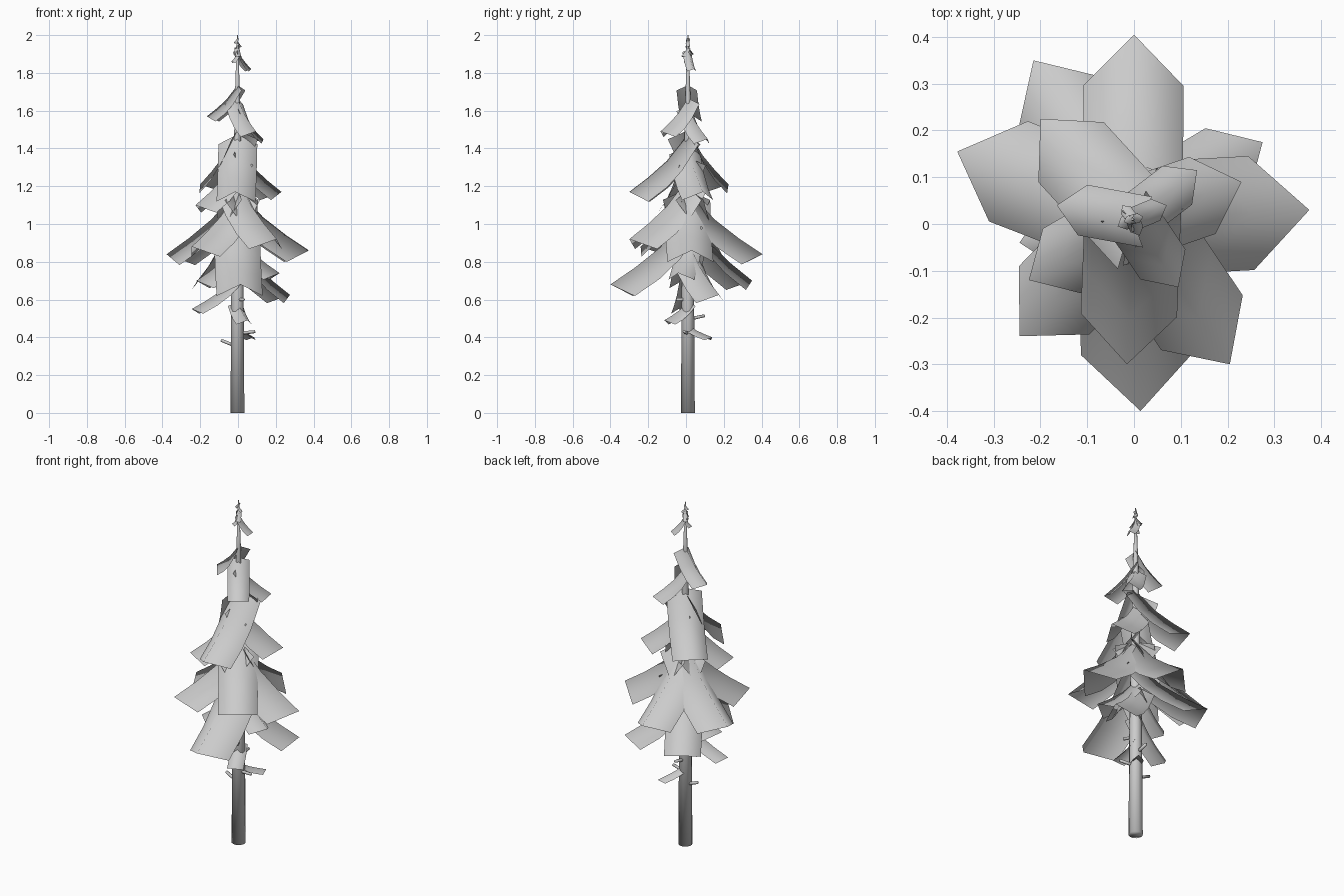
import bpy, bmesh, math
from mathutils import Vector

cube = bpy.data.objects.get("Cube")
if cube:
    bpy.data.objects.remove(cube, do_unlink=True)

grey = bpy.data.materials.new("plain_grey")
grey.use_nodes = True
grey.diffuse_color = (0.6, 0.6, 0.6, 1)
grey.node_tree.nodes["Principled BSDF"].inputs["Base Color"].default_value = (0.6, 0.6, 0.6, 1)

AXIS = Vector((-0.003, 0.01, 0))


def finish(name, bm):
    """Turn a bmesh into a smooth grey object."""
    mesh = bpy.data.meshes.new(name)
    for f in bm.faces:
        f.smooth = True
    bm.to_mesh(mesh)
    bm.free()
    mesh.materials.append(grey)
    obj = bpy.data.objects.new(name, mesh)
    bpy.context.collection.objects.link(obj)


def tube(name, path, sides):
    """Capped round tube through (point, radius) pairs."""
    bm = bmesh.new()
    way = (path[-1][0] - path[0][0]).normalized()
    u = way.orthogonal().normalized()
    v = way.cross(u)
    rings = []
    for p, r in path:
        turns = [math.tau * i / sides for i in range(sides)]
        rings.append([bm.verts.new(p + r * (u * math.cos(a) + v * math.sin(a))) for a in turns])
    for lo, hi in zip(rings, rings[1:]):
        for i in range(sides):
            j = (i + 1) % sides
            bm.faces.new((lo[i], lo[j], hi[j], hi[i]))
    bm.faces.new(rings[0][::-1])
    bm.faces.new(rings[-1])
    finish(name, bm)


def bough(name, x, y, z, half, drop):
    """Arched sheet sweeping from the trunk down and out to its ridge tip."""
    bm = bmesh.new()
    tip = Vector((x, y, 0)) - AXIS
    reach = tip.length
    out = tip.normalized()
    side = Vector((-out.y, out.x, 0))
    rows = []
    for t, fall in ((0, 0), (0.36, 0.46), (0.68, 0.75), (1, 1)):
        ridge = AXIS + out * reach * t
        ridge.z = z + drop * reach * (1 - fall)
        # sides fold back towards the trunk, less where the sheet begins
        sag = -out * (0.6 + 0.42 * min(1, t * 1.5)) * half - Vector((0, 0, 0.5 * half))
        rows.append([bm.verts.new(ridge + side * half * s + sag * abs(s)) for s in (-1, 0, 1)])
    for a, b in zip(rows, rows[1:]):
        for i in range(2):
            bm.faces.new((a[i], b[i], b[i + 1], a[i + 1]))
    finish(name, bm)


# Trunk
tube("trunk", [(AXIS + Vector((0, 0, h)), r) for h, r in
               ((0, 0.038), (0.65, 0.034), (1.2, 0.024), (1.7, 0.013), (2, 0.003))], 12)

# Boughs: drop per tier, then ridge tip x, y, z and half width of each sheet
tiers = {
    "stub_sprig": (0.42, [(0.085, 0.14, 0.4, 0.03)]),
    "lowest_bough": (0.72, [(0.05, -0.115, 0.49, 0.044), (-0.245, -0.04, 0.55, 0.05)]),
    "low_bough": (0.88, [(0.014, -0.4, 0.68, 0.122), (-0.215, 0.35, 0.7, 0.098),
                         (0.275, 0.175, 0.625, 0.088), (0.22, -0.04, 0.74, 0.07),
                         (-0.22, -0.02, 0.7, 0.08)]),
    "middle_bough": (0.86, [(0, 0.405, 0.84, 0.107), (0.375, 0.03, 0.86, 0.122),
                            (-0.378, 0.155, 0.84, 0.115), (0.205, -0.3, 0.92, 0.105),
                            (-0.245, -0.24, 0.88, 0.105)]),
    "high_bough": (0.98, [(-0.015, -0.3, 1.17, 0.103), (-0.2, 0.225, 1.21, 0.095),
                          (0.23, 0.09, 1.17, 0.087), (-0.225, -0.12, 1.1, 0.08)]),
    "upper_bough": (1.0, [(0.095, -0.135, 1.49, 0.058), (-0.165, 0.04, 1.57, 0.055),
                          (0.135, 0.115, 1.45, 0.052)]),
    "crown_sprig": (1.3, [(0.07, 0.04, 1.82, 0.025), (-0.035, -0.005, 1.86, 0.015),
                          (0.012, -0.025, 1.89, 0.015), (-0.025, 0.04, 1.9, 0.013),
                          (0.02, 0.015, 1.94, 0.01), (-0.022, 0.005, 1.96, 0.01)]),
}
for tier, (drop, sheets) in tiers.items():
    for n, sheet in enumerate(sheets, 1):
        bough(f"{tier}_{n}", *sheet, drop)

# Bare twigs low on the trunk
twigs = [(0.35, (-0.09, 0.02, 0.385)), (0.42, (0.09, -0.01, 0.43)),
         (0.495, (0, 0.1, 0.515)), (0.6, (0.03, -0.05, 0.6))]
for n, (height, end) in enumerate(twigs, 1):
    tube(f"twig_{n}", [(AXIS + Vector((0, 0, height)), 0.01), (Vector(end), 0.008)], 6)
